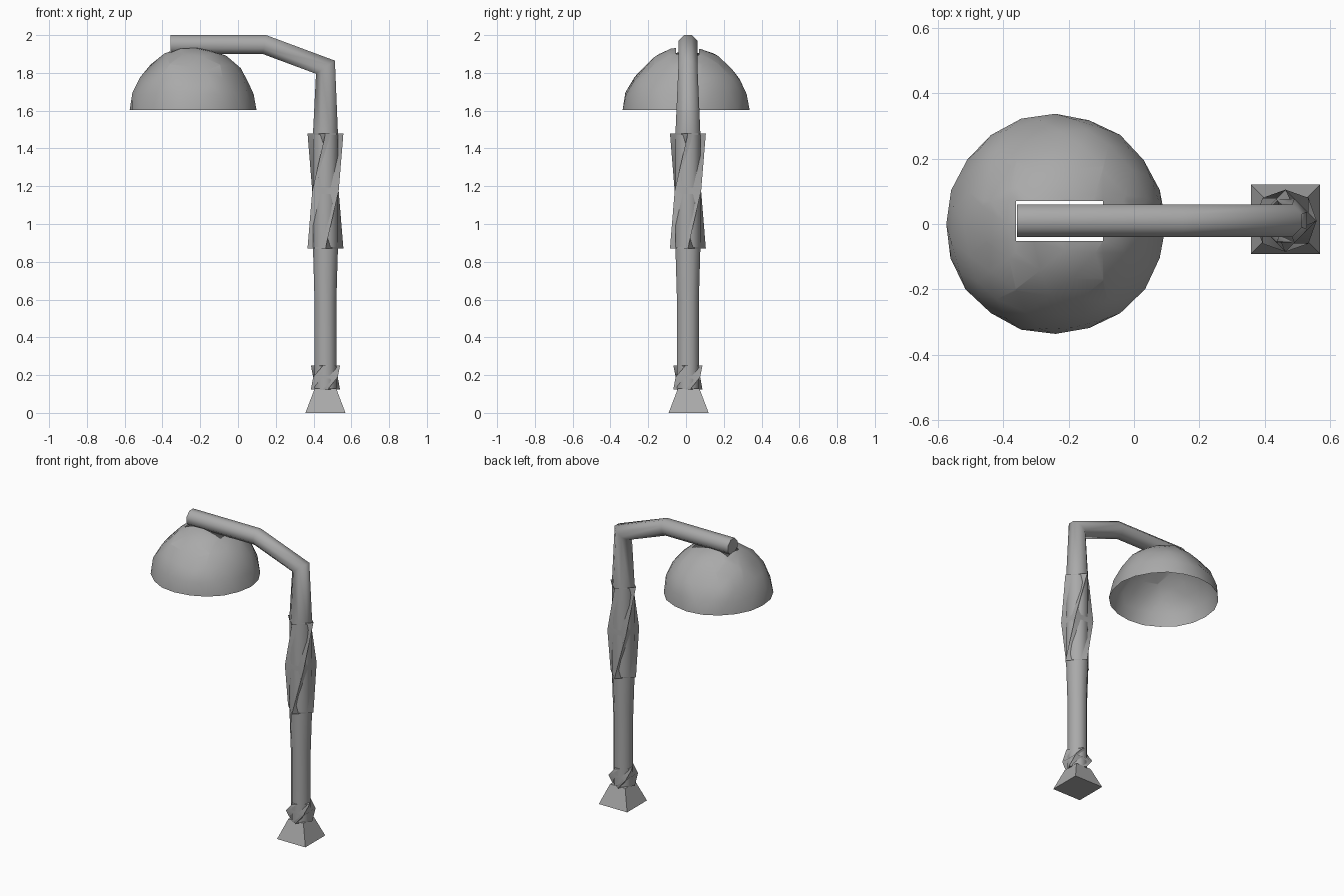
import bpy, bmesh, math
from mathutils import Vector

cube = bpy.data.objects.get("Cube")
if cube:
    bpy.data.objects.remove(cube, do_unlink=True)

GREY = (0.4, 0.4, 0.4)
metal = bpy.data.materials.new("grey_metal")
metal.use_nodes = True
metal.diffuse_color = (*GREY, 1)
metal.node_tree.nodes["Principled BSDF"].inputs["Base Color"].default_value = (*GREY, 1)

POST_X, POST_Y = 0.463, 0.01


def finish(name, bm, angle=60):
    """Turn a bmesh into a named, shaded object."""
    mesh = bpy.data.meshes.new(name)
    bm.to_mesh(mesh)
    bm.free()
    mesh.materials.append(metal)
    obj = bpy.data.objects.new(name, mesh)
    bpy.context.collection.objects.link(obj)
    bpy.ops.object.select_all(action='DESELECT')
    obj.select_set(True)
    bpy.context.view_layer.objects.active = obj
    if angle:
        bpy.ops.object.shade_smooth_by_angle(angle=math.radians(angle))
    return obj


def loft(name, rings, caps=True, angle=60):
    """Skin a list of equal-length rings of points."""
    bm = bmesh.new()
    loops = [[bm.verts.new(p) for p in ring] for ring in rings]
    for a, b in zip(loops, loops[1:]):
        n = len(a)
        for i in range(n):
            j = (i + 1) % n
            bm.faces.new((a[i], a[j], b[j], b[i]))
    if caps:
        bm.faces.new(loops[0])
        bm.faces.new(loops[-1])
    bmesh.ops.recalc_face_normals(bm, faces=bm.faces)
    return finish(name, bm, angle)


def square(z, radius, turn):
    """Square ring around the post; turn 0 puts corners on the axes."""
    return [Vector((POST_X + radius * math.cos(a), POST_Y + radius * math.sin(a), z))
            for a in (math.radians(turn + 90 * k) for k in range(4))]


# Flared square foot
foot = loft("foot", [square(0, 0.15, 45), square(0.13, 0.08, 45)], angle=0)
foot.location.y = 0.004

# Twisted square collar and sleeve around the post
loft("collar", [square(0.125, 0.078, 10), square(0.19, 0.092, 45), square(0.25, 0.078, 80)])
loft("sleeve", [square(0.87, 0.095, 0), square(1.175, 0.099, 45), square(1.48, 0.095, 90)],
     caps=False)

# Post and arm: one mitred eight-sided tube (x, z, half width)
path = [(POST_X, 0.12, 0.058), (POST_X, 0.6, 0.058), (POST_X, 0.87, 0.066),
        (POST_X, 1.48, 0.066), (POST_X, 1.83, 0.05), (0.14, 1.95, 0.05), (-0.357, 1.95, 0.05)]
points = [Vector((x, z)) for x, z, r in path]
rings = []
for i, (x, z, r) in enumerate(path):
    back = (points[i] - points[max(i - 1, 0)]) if i else points[1] - points[0]
    ahead = (points[i + 1] - points[i]) if i + 1 < len(path) else back
    back, ahead = back.normalized(), ahead.normalized()
    mid = (back + ahead).normalized()
    reach = r / mid.dot(ahead) / math.cos(math.pi / 8)
    side = r / math.cos(math.pi / 8)
    ring = []
    for k in range(8):
        a = math.pi / 8 + k * math.pi / 4
        v = reach * math.sin(a)
        ring.append(Vector((x + mid.y * v, POST_Y + side * math.cos(a), z - mid.x * v)))
    rings.append(ring)
loft("post_and_arm", rings)

# Dented dome shade, open below and slotted on top for the arm
bm = bmesh.new()
bmesh.ops.create_icosphere(bm, subdivisions=3, radius=1)
low = [v for v in bm.verts if v.co.z < -0.08]
bmesh.ops.delete(bm, geom=low, context='VERTS')
dents = [((-0.7, -0.25, 0.65), 0.07), ((-0.2, 0.75, 0.6), 0.07), ((0.05, -0.75, 0.62), 0.07),
         ((0.9, -0.2, 0.35), 0.05), ((0.6, -0.55, 0.6), 0.06), ((-0.8, 0.3, 0.4), 0.05)]
for v in bm.verts:
    d = v.co.normalized()
    size = 1.01 + 0.012 * math.sin(7 * d.x + 3 * d.y) * math.cos(6 * d.y - 4 * d.z)
    for where, depth in dents:
        gap = (d - Vector(where).normalized()).length
        size -= depth * math.exp(-(gap / 0.25) ** 2)
    rim = abs(d.z) < 0.08
    v.co = Vector((-0.24 + 0.333 * d.x * size, 0.333 * d.y * size,
                   1.603 if rim else 1.603 + 0.333 * d.z * size))
x0, x1, y0, y1 = -0.36, -0.095, -0.052, 0.07
for co, no in (((x0, 0, 0), (1, 0, 0)), ((x1, 0, 0), (1, 0, 0)),
               ((0, y0, 0), (0, 1, 0)), ((0, y1, 0), (0, 1, 0))):
    top = [f for f in bm.faces if f.calc_center_median().z > 1.82]
    geom = top + list({e for f in top for e in f.edges}) + list({v for f in top for v in f.verts})
    bmesh.ops.bisect_plane(bm, geom=geom, plane_co=co, plane_no=no)
slot = []
for f in bm.faces:
    c = f.calc_center_median()
    if c.z > 1.8 and x0 < c.x < x1 and y0 < c.y < y1:
        slot.append(f)
bmesh.ops.delete(bm, geom=slot, context='FACES')
finish("lamp_shade", bm)
